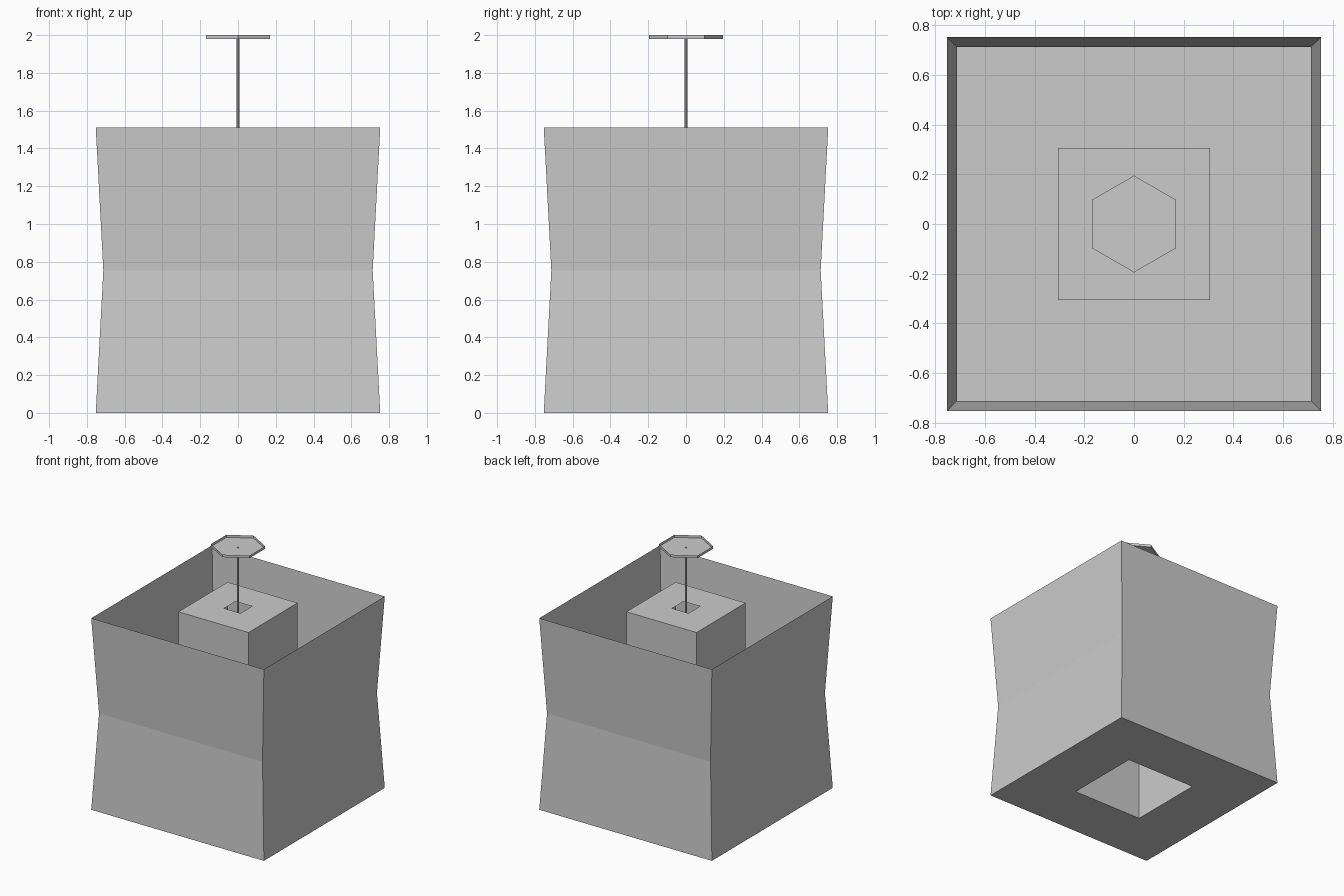
import bpy, bmesh, math

if "Cube" in bpy.data.objects:
    bpy.data.objects.remove(bpy.data.objects["Cube"])


def ring_shell(name, rings, sides):
    """Skin stacked polygon rings, given as (circumradius, z), into an open thin shell."""
    bm = bmesh.new()
    offset = math.pi / 4 if sides == 4 else math.pi / 2
    loops = []
    for r, z in rings:
        loops.append([bm.verts.new((r * math.cos(offset + math.tau * i / sides),
                                    r * math.sin(offset + math.tau * i / sides), z))
                      for i in range(sides)])
    for a, b in zip(loops, loops[1:]):
        for i in range(sides):
            j = (i + 1) % sides
            bm.faces.new((a[i], a[j], b[j], b[i]))
    return bm, loops, name


def finish(bm, name):
    me = bpy.data.meshes.new(name)
    bm.normal_update()
    bm.to_mesh(me)
    bm.free()
    ob = bpy.data.objects.new(name, me)
    bpy.context.collection.objects.link(ob)
    return ob


D = math.sqrt(2)  # half width to corner radius of a square

# Pinched outer shade, floor ring, inner column and its top with a square hole
bm, _, name = ring_shell("lamp_shade", [
    (0.753 * D, 1.51), (0.713 * D, 0.755), (0.753 * D, 0.0),
    (0.306 * D, 0.0), (0.306 * D, 1.51), (0.072 * D, 1.51)], 4)
bmesh.ops.reverse_faces(bm, faces=bm.faces[:])
finish(bm, name)

# Hexagonal ceiling plate: shallow tray, open at the top
bm, loops, name = ring_shell("ceiling_plate", [(0.195, 1.98), (0.195, 2.0)], 6)
bm.faces.new(loops[0][::-1])
finish(bm, name)

# Thin hanging rod reaching through the hole in the column top
z0, z1 = 1.44, 1.985
bpy.ops.mesh.primitive_cylinder_add(vertices=8, radius=0.008, depth=z1 - z0,
                                    location=(0, 0, (z0 + z1) / 2))
bpy.context.object.name = "hanging_rod"
